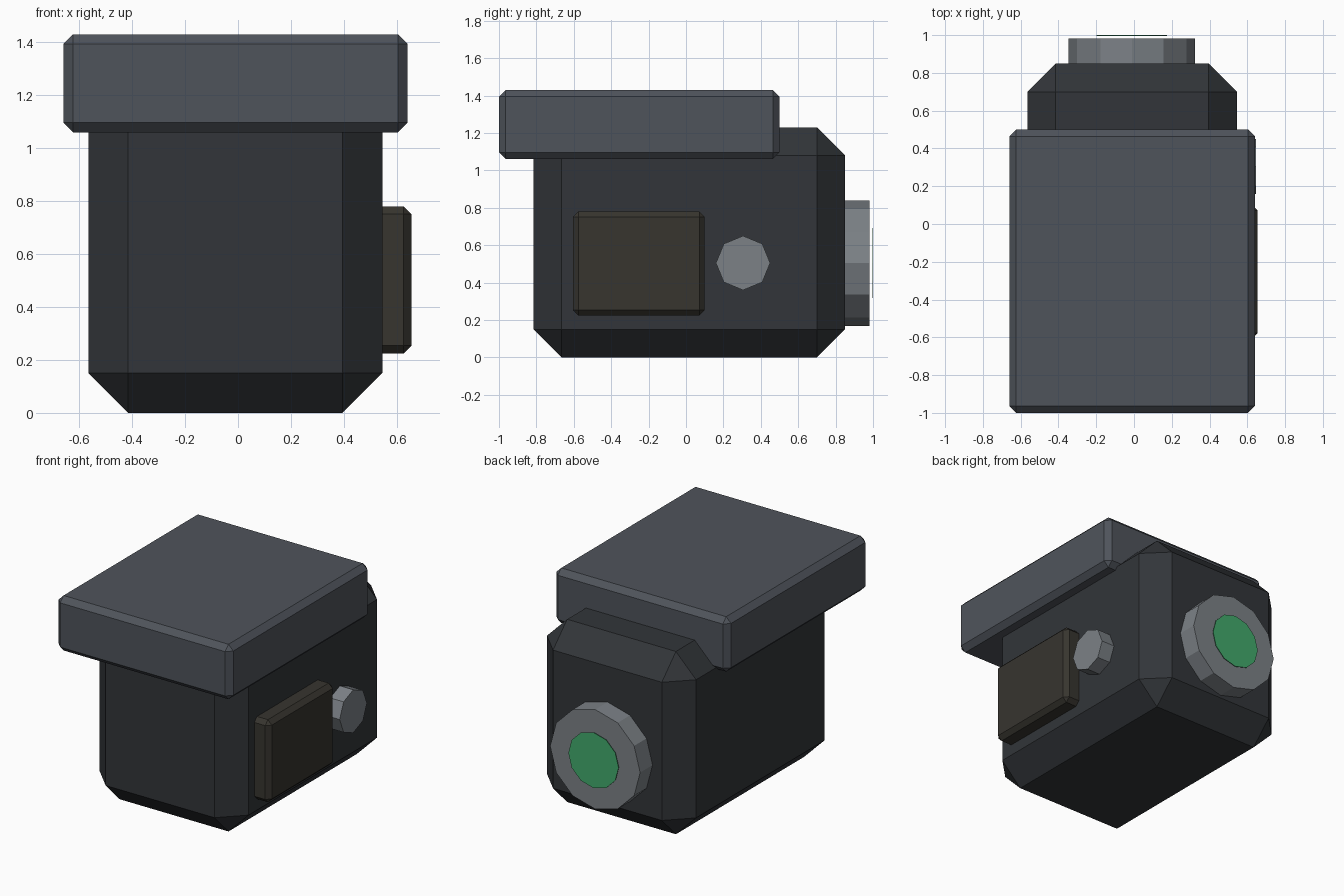
import bpy, math

if "Cube" in bpy.data.objects:
    bpy.data.objects.remove(bpy.data.objects["Cube"])


def material(name, rgb):
    m = bpy.data.materials.new(name)
    m.diffuse_color = (*rgb, 1)
    m.use_nodes = True
    m.node_tree.nodes["Principled BSDF"].inputs["Base Color"].default_value = m.diffuse_color
    return m


dark = material("dark_grey", (0.032, 0.036, 0.041))
slate = material("slate", (0.078, 0.088, 0.105))
brown = material("brown_grey", (0.038, 0.035, 0.028))
metal = material("metal", (0.20, 0.22, 0.24))
green = material("green", (0.055, 0.40, 0.15))


def chamfered_box(name, lo, hi, chamfer, mat):
    centre = [(a + b) / 2 for a, b in zip(lo, hi)]
    bpy.ops.mesh.primitive_cube_add(size=1, location=centre)
    ob = bpy.context.object
    ob.name = name
    ob.scale = [b - a for a, b in zip(lo, hi)]
    bpy.ops.object.transform_apply(location=False, rotation=False, scale=True)
    bev = ob.modifiers.new("chamfer", "BEVEL")
    bev.width = chamfer
    bev.segments = 1
    ob.data.materials.append(mat)
    return ob


def disc(name, sides, radius, depth, centre, rotation, mat):
    bpy.ops.mesh.primitive_cylinder_add(vertices=sides, radius=radius, depth=depth,
                                        location=centre, rotation=rotation)
    ob = bpy.context.object
    ob.name = name
    ob.data.materials.append(mat)
    return ob


# Main housing and overhanging lid
chamfered_box("housing", (-0.565, -0.815, 0), (0.545, 0.85, 1.23), 0.15, dark)
chamfered_box("lid", (-0.66, -1.0, 1.06), (0.64, 0.5, 1.43), 0.036, slate)

# Right side: panel and octagonal knob
chamfered_box("side_panel", (0.45, -0.605, 0.225), (0.655, 0.10, 0.78), 0.029, brown)
disc("side_knob", 8, 0.145, 0.145, (0.5725, 0.305, 0.505), (0, math.pi / 2, 0), metal)

# Back: lens ring with green lens
disc("lens_ring", 12, 0.335, 0.19, (-0.011, 0.887, 0.504), (math.pi / 2, 0, 0), metal)
disc("lens", 12, 0.187, 0.004, (-0.011, 0.998, 0.504), (math.pi / 2, 0, 0), green)
